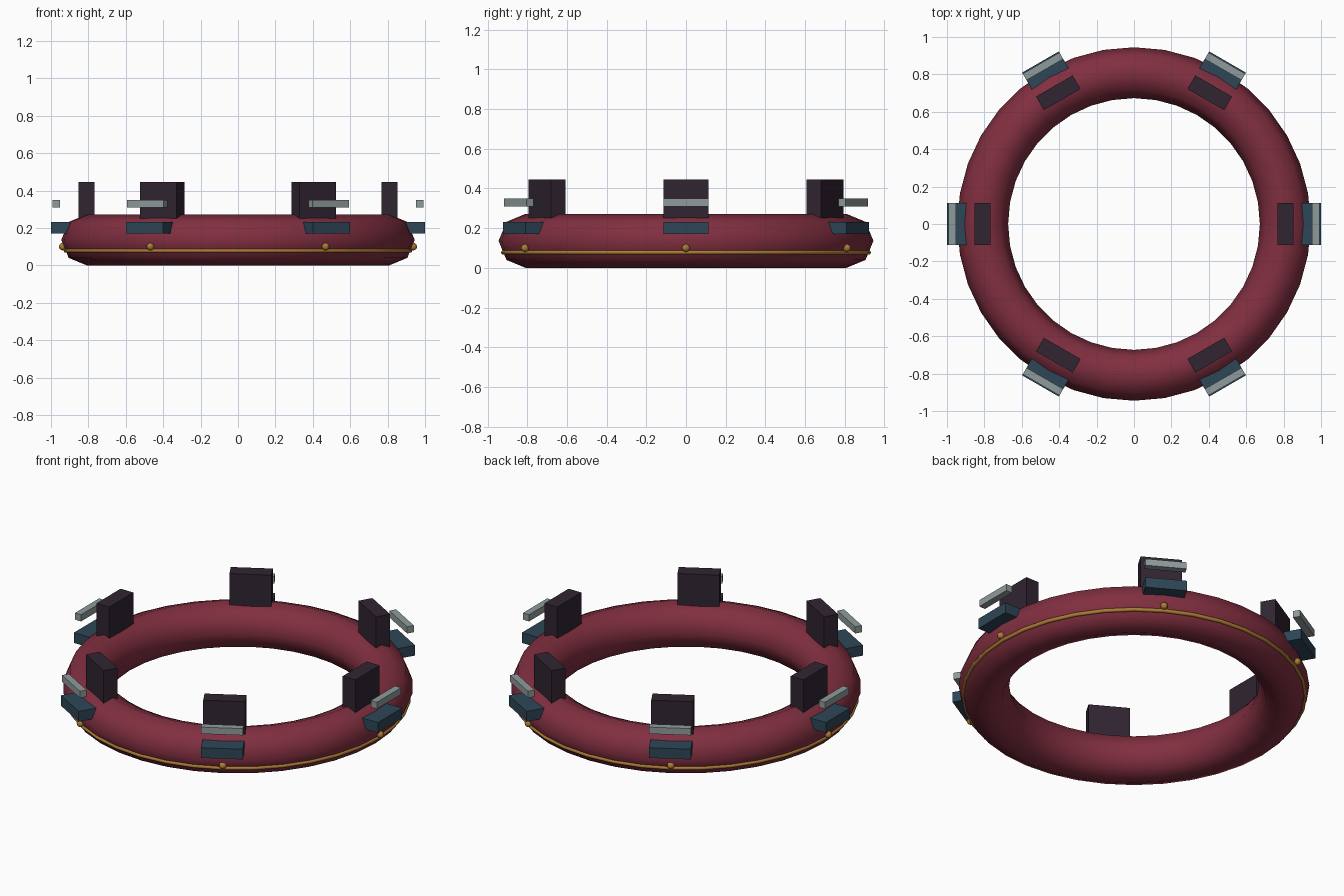
import bpy
from math import cos, sin, pi

cube = bpy.data.objects.get("Cube")
if cube:
    bpy.data.objects.remove(cube, do_unlink=True)


def material(name, color):
    m = bpy.data.materials.new(name)
    m.use_nodes = True
    m.diffuse_color = (*color, 1)
    m.node_tree.nodes["Principled BSDF"].inputs["Base Color"].default_value = (*color, 1)
    return m


RED = material("dark_red", (0.22, 0.028, 0.051))
PLUM = material("dark_plum", (0.03, 0.018, 0.03))
BLUE = material("slate_blue", (0.027, 0.061, 0.095))
GREY = material("pale_grey", (0.28, 0.33, 0.33))
GOLD = material("gold", (0.42, 0.2, 0.035))


def finish(name, mat, smooth=False):
    ob = bpy.context.object
    ob.name = ob.data.name = name
    ob.data.materials.append(mat)
    if smooth:
        bpy.ops.object.shade_smooth()


def ring(name, mat, z, major, minor, sides):
    bpy.ops.mesh.primitive_torus_add(location=(0, 0, z), major_radius=major, minor_radius=minor,
                                     major_segments=36, minor_segments=sides)
    finish(name, mat, True)


def station_box(name, mat, angle, inner, outer, low, high, width=0.227):
    """Box spanning a radial and a height range, turned to face outwards."""
    r = (inner + outer) / 2
    bpy.ops.mesh.primitive_cube_add(size=1, location=(r * cos(angle), r * sin(angle), (low + high) / 2),
                                    rotation=(0, 0, angle))
    bpy.context.object.scale = (outer - inner, width, high - low)
    bpy.ops.object.transform_apply(location=False, rotation=False, scale=True)
    finish(name, mat)


# Main tube and its trim band
ring("ring_body", RED, 0.136, 0.809, 0.136, 8)
ring("trim_band", GOLD, 0.078, 0.922, 0.011, 6)

# Six stations around the ring
for i in range(6):
    a = i * pi / 3
    station_box(f"backrest_{i + 1}", PLUM, a, 0.768, 0.852, 0.22, 0.445)
    station_box(f"seat_ledge_{i + 1}", BLUE, a, 0.88, 1.0, 0.17, 0.231)
    station_box(f"lap_bar_{i + 1}", GREY, a, 0.953, 0.993, 0.31, 0.35)
    bpy.ops.mesh.primitive_uv_sphere_add(segments=12, ring_count=8, radius=0.02,
                                         location=(0.937 * cos(a), 0.937 * sin(a), 0.1))
    finish(f"lamp_{i + 1}", GOLD, True)
